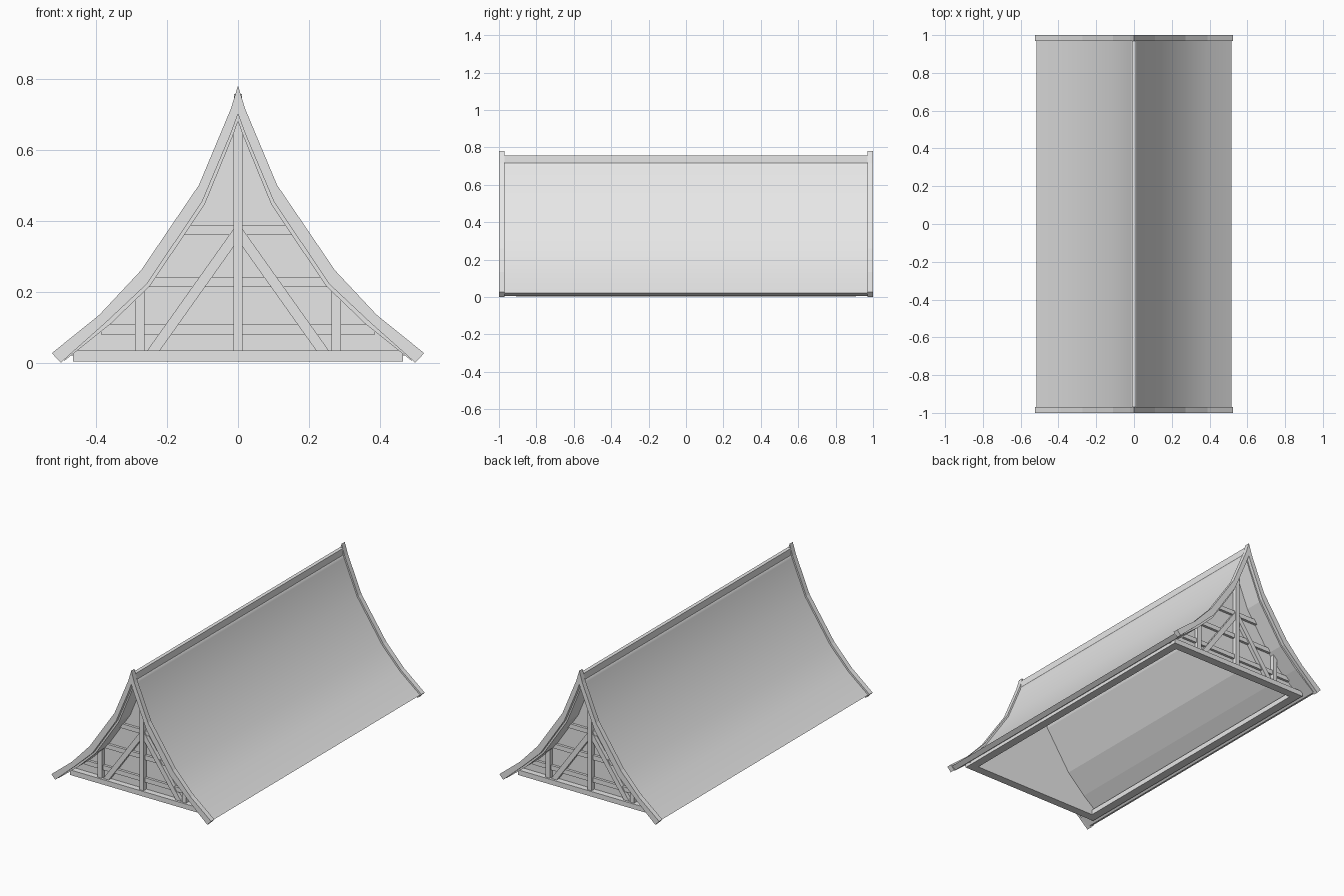
import bpy
import bmesh
import math
from mathutils import Matrix, Vector

cube = bpy.data.objects.get("Cube")
if cube:
    bpy.data.objects.remove(cube, do_unlink=True)

grey = bpy.data.materials.new("plain grey")
grey.use_nodes = True
colour = (0.8, 0.8, 0.8, 1)
grey.diffuse_color = colour
grey.node_tree.nodes["Principled BSDF"].inputs["Base Color"].default_value = colour


def finish(name, bm):
    bmesh.ops.recalc_face_normals(bm, faces=bm.faces)
    mesh = bpy.data.meshes.new(name)
    bm.to_mesh(mesh)
    bm.free()
    mesh.materials.append(grey)
    ob = bpy.data.objects.new(name, mesh)
    bpy.context.collection.objects.link(ob)
    return ob


def both_sides(half):
    """Mirror a half profile that starts on the centre line."""
    return [(-x, z) for x, z in reversed(half[1:])] + half


def band(name, outer, inner, y0, y1):
    """Solid band between two mirrored profiles, extruded along y."""
    bm = bmesh.new()
    rows = [[bm.verts.new((x, y, z)) for x, z in both_sides(half)]
            for half, y in ((outer, y0), (outer, y1), (inner, y1), (inner, y0))]
    for a, b in zip(rows, rows[1:] + rows[:1]):
        for i in range(len(a) - 1):
            bm.faces.new((a[i], a[i + 1], b[i + 1], b[i]))
    for i in (0, -1):
        bm.faces.new([row[i] for row in rows])
    return finish(name, bm)


def box(name, x0, x1, y0, y1, z0, z1):
    bm = bmesh.new()
    size = Matrix.Diagonal((x1 - x0, y1 - y0, z1 - z0, 1))
    centre = Matrix.Translation(((x0 + x1) / 2, (y0 + y1) / 2, (z0 + z1) / 2))
    bmesh.ops.create_cube(bm, size=1, matrix=centre @ size)
    return finish(name, bm)


def brace(name, start, end, width, y0, y1):
    """Sloping timber, with its foot and head cut level and plumb."""
    (xa, za), (xb, zb) = start, end
    run = Vector((xb - xa, zb - za)).normalized()
    dx = width / 2 / abs(run.y)
    dz = width / 2 / abs(run.x)
    side = math.copysign(1, xa)
    pts = [(xa + side * dx, za), (xb, zb + dz), (xb, zb - dz), (xa - side * dx, za)]
    bm = bmesh.new()
    rows = [[bm.verts.new((x, y, z)) for x, z in pts] for y in (y0, y1)]
    bm.faces.new(rows[0])
    bm.faces.new(rows[1])
    for i in range(4):
        j = (i + 1) % 4
        bm.faces.new((rows[0][i], rows[0][j], rows[1][j], rows[1][i]))
    return finish(name, bm)


# Half profiles, from the ridge down to the eave
board_top = [(0, .78), (.02, .715), (.11, .50), (.273, .26), (.39, .135), (.524, .027)]
board_under = [(0, .70), (.018, .65), (.10, .455), (.256, .222), (.37, .115), (.499, 0)]
roof_top = [(0, .755), (.016, .70), (.103, .493), (.267, .25), (.384, .126), (.515, .021)]
roof_under = [(0, .68), (.014, .64), (.094, .445), (.248, .216), (.36, .108), (.488, .006)]
wall_foot = [(x * .96, .02) for x, z in roof_under]
wall_top = [(x * 1.01, z + .005) for x, z in roof_under[:-1]] + [(.47, .021)]

# Roof: smooth outside, faceted inside
roof = band("roof", roof_top, roof_under, -.98, .98)
for poly in roof.data.polygons:
    poly.use_smooth = poly.normal.z > 0.1

# Ridge beam
box("ridge_beam", -.011, .011, -.97, .97, .71, .757)

# Ground frame
for side, s in (("left", 1), ("right", -1)):
    xs = sorted((s * .465, s * .415))
    box(side + "_sill", *xs, -.91, .91, .004, .034)

# Gable ends
for end, s in (("front", -1), ("back", 1)):
    def depth(a, b):
        return sorted((s * a, s * b))

    band(end + "_bargeboard", board_top, board_under, *depth(.97, 1))
    band(end + "_gable_wall", wall_top, wall_foot, *depth(.865, .875))
    box(end + "_sill", -.465, .465, *depth(.86, .91), .004, .034)
    box(end + "_king_post", -.0125, .0125, *depth(.87, .903), .034, .70)

    # Horizontal rails, behind the posts and braces
    for name, half, z0, z1 in (("collar", .165, .36, .387),
                               ("middle_rail", .25, .213, .24),
                               ("lower_rail", .385, .08, .107)):
        box(f"{end}_{name}", -half, half, *depth(.87, .89), z0, z1)

    # Side posts and diagonal braces
    for side, m in (("left", 1), ("right", -1)):
        xs = sorted((m * .263, m * .29))
        box(f"{end}_{side}_post", *xs, *depth(.87, .90), .034, .214)
        brace(f"{end}_{side}_brace", (m * .238, .034), (m * .01, .355),
              .029, *depth(.87, .897))
